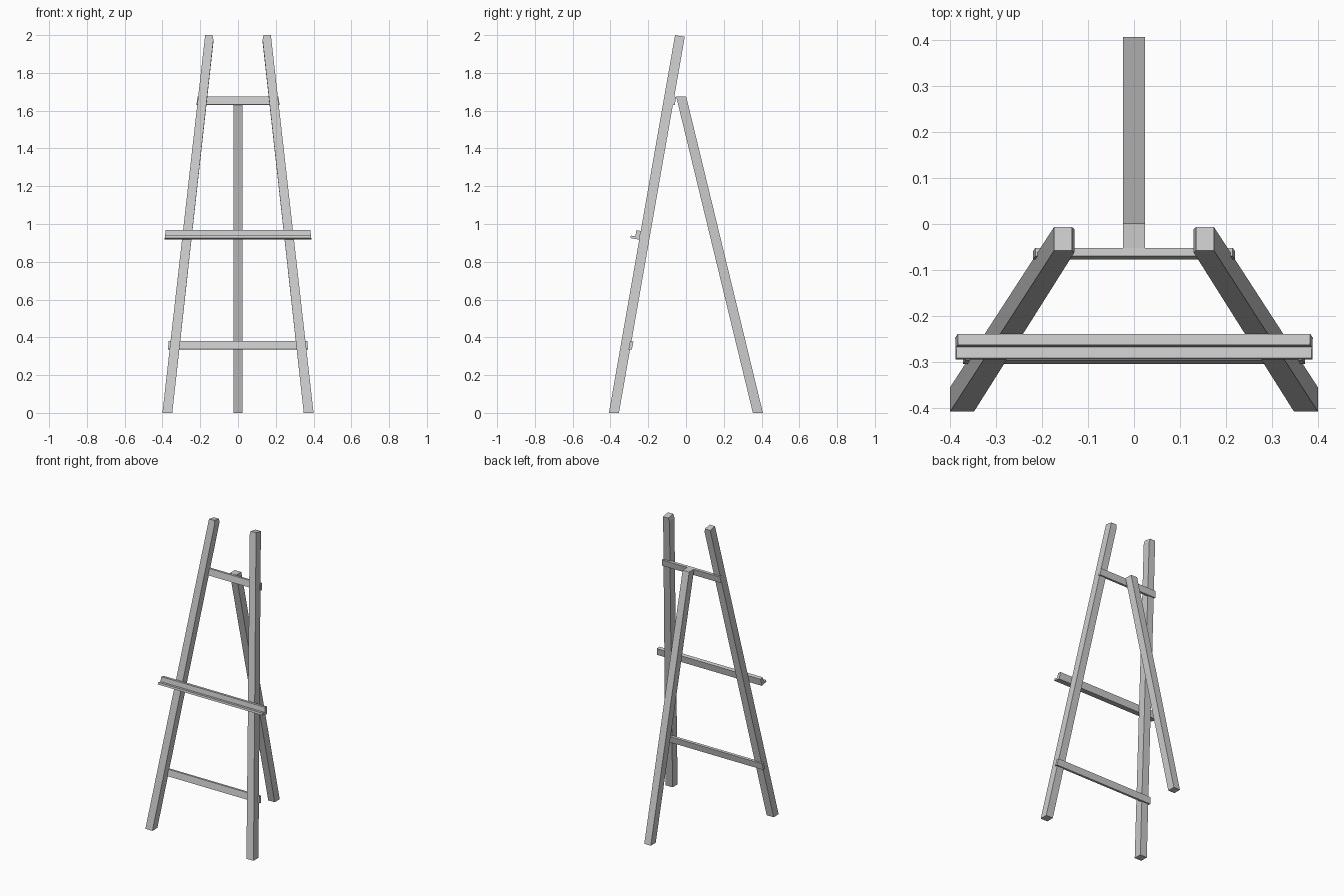
import bpy, bmesh

if "Cube" in bpy.data.objects:
    bpy.data.objects.remove(bpy.data.objects["Cube"])

LEAN = 0.175  # backward lean of the front frame (y per z)


def loft(name, ring_a, ring_b):
    """Closed solid between two matching rings of points."""
    bm = bmesh.new()
    a = [bm.verts.new(p) for p in ring_a]
    b = [bm.verts.new(p) for p in ring_b]
    n = len(a)
    bm.faces.new(a)
    bm.faces.new(b[::-1])
    for i in range(n):
        j = (i + 1) % n
        bm.faces.new((a[i], b[i], b[j], a[j]))
    bmesh.ops.recalc_face_normals(bm, faces=bm.faces)
    mesh = bpy.data.meshes.new(name)
    bm.to_mesh(mesh)
    bm.free()
    ob = bpy.data.objects.new(name, mesh)
    bpy.context.collection.objects.link(ob)
    return ob


def bar(name, profile, half_bottom, taper):
    """Extrude a y-z profile across x, with ends slanted inward going up."""
    z0 = min(z for _, z in profile)
    half = [half_bottom - taper * (z - z0) for _, z in profile]
    return loft(name, [(-h, y, z) for h, (y, z) in zip(half, profile)],
                [(h, y, z) for h, (y, z) in zip(half, profile)])


def leaning_slat(name, z0, z1, half):
    """Thin crossbar fixed to the back of the front legs."""
    profile = [(-0.354 + LEAN * z + d, z + dz)
               for z, d, dz in ((z0, -0.009, 0.002), (z0, 0.009, 0),
                                (z1, 0.009, -0.002), (z1, -0.009, 0))]
    return bar(name, profile, half, 0.12)


# Front legs: splayed and leaning, with the top cut square to the lean
outline = [(-0.40, 0), (-0.348, 0), (-0.130, 1.975), (-0.135, 2.0), (-0.174, 2.0)]
front = [(x, -0.408 + LEAN * z, z) for x, z in outline]
back = [(x, -0.355 + LEAN * zb, zb)
        for x, zb in ((x, z - 0.009 if z > 1 else z) for x, z in outline)]
legs = loft("front_legs", front, back)
legs.modifiers.new("mirror", 'MIRROR')

# Rear support leg
bar("rear_leg", [(0.354, 0), (0.407, 0), (0.001, 1.675), (-0.052, 1.675)], 0.024, 0)

# Crossbars behind the front legs
leaning_slat("upper_crossbar", 1.63, 1.675, 0.22)
leaning_slat("lower_crossbar", 0.335, 0.38, 0.372)

# Canvas ledge: tilted L section with a back rail and a lip
bar("canvas_ledge", [(-0.247, 0.917), (-0.295, 0.926), (-0.292, 0.939), (-0.268, 0.935),
                     (-0.263, 0.967), (-0.239, 0.963)], 0.389, 0.12)
